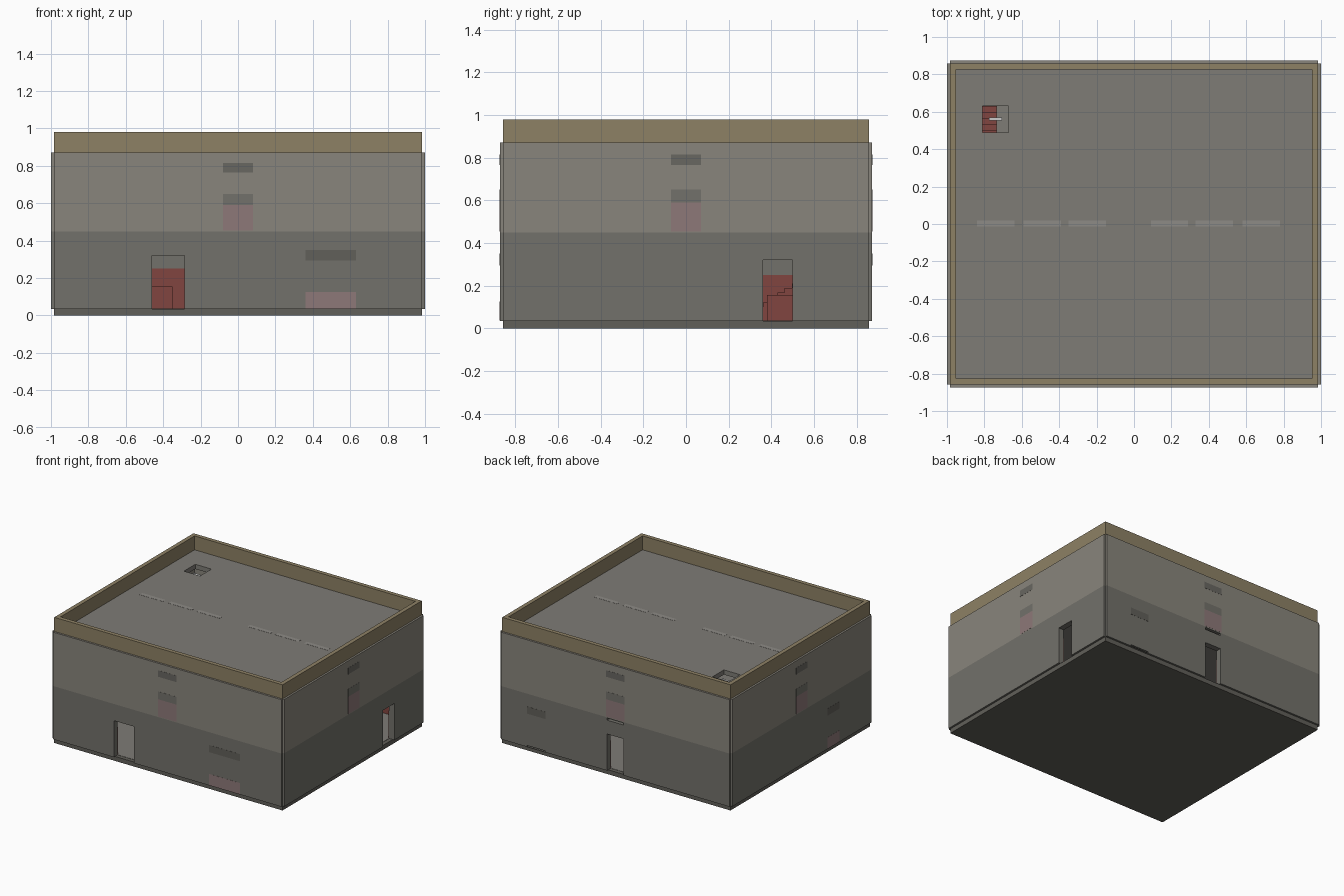
import bpy, bmesh
from mathutils import Vector

if "Cube" in bpy.data.objects:
    bpy.data.objects.remove(bpy.data.objects["Cube"])


def mat(name, r, g, b):
    m = bpy.data.materials.new(name)
    m.diffuse_color = (r, g, b, 1)
    m.use_nodes = True
    m.node_tree.nodes["Principled BSDF"].inputs["Base Color"].default_value = m.diffuse_color
    return m


LOWER = mat("lower_plaster", .17, .165, .145)
UPPER = mat("upper_plaster", .25, .235, .2)
BAND = mat("parapet_tan", .27, .22, .13)
ROOF = mat("roof_grey", .21, .2, .18)
RED = mat("faded_red", .22, .06, .05)
PINK = mat("pale_pink", .27, .19, .19)
DARK = mat("window_shadow", .14, .135, .12)
STRIPE = mat("roof_stripe", .27, .26, .24)
BASE = mat("base_dark", .12, .115, .1)


def boxes(name, spans, material=None):
    """One object from boxes given as (x0, x1, y0, y1, z0, z1)."""
    bm = bmesh.new()
    for x0, x1, y0, y1, z0, z1 in spans:
        vs = bmesh.ops.create_cube(bm, size=1)["verts"]
        c = Vector((x0 + x1, y0 + y1, z0 + z1)) / 2
        for v in vs:
            v.co = c + Vector((v.co.x * (x1 - x0), v.co.y * (y1 - y0), v.co.z * (z1 - z0)))
    me = bpy.data.meshes.new(name)
    bm.to_mesh(me)
    bm.free()
    ob = bpy.data.objects.new(name, me)
    bpy.context.collection.objects.link(ob)
    if material:
        me.materials.append(material)
    return ob


def cut(ob, spans):
    cutter = boxes("opening_cutter", spans)
    cutter.hide_render = True
    mod = ob.modifiers.new("openings", 'BOOLEAN')
    mod.operation = 'DIFFERENCE'
    mod.solver = 'EXACT'
    mod.object = cutter
    bpy.context.view_layer.objects.active = ob
    bpy.ops.object.modifier_apply(modifier=mod.name)
    bpy.data.objects.remove(cutter)


# Openings in each wall: doors, and the narrow slits at the back
openings = {
    "front": [(-.46, -.285, -1, -.7, .035, .32)],
    "right": [(.8, 1.2, .36, .5, .035, .32)],
    "back": [(-.07, .07, .7, 1, .035, .32), (-.07, .07, .84, 1, .428, .445),
             (.6, .76, .84, 1, .036, .046)],
    "left": [],
}


def plan(side, t0, t1, half):
    """Plan rectangle for a side; t0, t1 are inset distances from the outer face."""
    ix, iy = 1, .873
    return {"front": (-half[0], half[0], -iy + t0, -iy + t1),
            "back": (-half[0], half[0], iy - t1, iy - t0),
            "left": (-ix + t0, -ix + t1, -half[1], half[1]),
            "right": (ix - t1, ix - t0, -half[1], half[1])}[side]


# Walls in two storeys, with a red lining inside the ground floor
for side, holes in openings.items():
    for label, z0, z1, m, t0, t1, half in (
            ("lower_wall", .035, .45, LOWER, 0, .045, (.985, .858)),
            ("upper_wall", .45, .87, UPPER, 0, .045, (.985, .858)),
            ("red_lining", .035, .25, RED, .0455, .05, (.95, .823))):
        wall = boxes(f"{side}_{label}", [plan(side, t0, t1, half) + (z0, z1)], m)
        if holes and label != "upper_wall":
            cut(wall, [(a, b, c, d, e - (.001 if e == .035 else 0), f)
                       for a, b, c, d, e, f in holes])

# Base slab and floors
boxes("base_slab", [(-.985, .985, -.858, .858, 0, .035)], BASE)
boxes("ground_floor", [(-.955, .955, -.828, .828, .034, .037)], ROOF)
floor = boxes("upper_floor", [(-.955, .955, -.828, .828, .415, .45)], ROOF)
cut(floor, [(-.94, -.735, .3, .8, .3, .6)])

# Roof with hatch opening, and parapet ring
roof = boxes("roof", [(-.96, .96, -.835, .835, .835, .872)], ROOF)
cut(roof, [(-.81, -.67, .49, .63, .7, 1)])
parapet = boxes("parapet", [(-.985, .985, -.858, .858, .868, .98)], BAND)
cut(parapet, [(-.953, .953, -.826, .826, .8, 1.1)])
boxes("roof_stripes", [(x, x + .2, -.013, .02, .871, .873)
                       for x in (-.84, -.59, -.35, .09, .33, .58)], STRIPE)

# Ladder below the hatch
boxes("hatch_ladder", [(x, x + .008, .553, .57, .45, .84) for x in (-.775, -.713)]
      + [(-.775, -.705, .553, .57, .49 + i * .048, .5 + i * .048) for i in range(8)])

# Interior landing block and stairs rising towards the back
boxes("landing_block", [(-.75, -.35, .38, .82, .035, .155)], RED)
boxes("stairs", [(-.95, -.5, .265 + i * .033, .82, .035 + i * .022, .057 + i * .022)
                 for i in range(16)], RED)

# Flush painted windows: shadowed head, pale middle, pink lower panel
e = .001


def window(name, side, c, w, rows):
    for part, z0, z1, m in rows:
        x0, x1, y0, y1 = plan(side, -e, .002, (w, w))
        if side in ("front", "back"):
            x0, x1 = c - w, c + w
        else:
            y0, y1 = c - w, c + w
        boxes(f"{side}_{name}_{part}", [(x0, x1, y0, y1, z0, z1)], m)


for side in openings:
    window("upper_window", side, 0, .08 if side in ("front", "back") else .07,
           [("head", .765, .815, DARK), ("sill", .59, .65, LOWER), ("panel", .455, .59, PINK)])
window("shop_window", "front", .495, .135, [("head", .295, .35, BASE), ("panel", .036, .125, PINK)])
window("low_window", "left", -.39, .075, [("head", .295, .35, BASE), ("panel", .036, .125, PINK)])
window("low_window", "back", .68, .08, [("head", .295, .35, BASE)])
